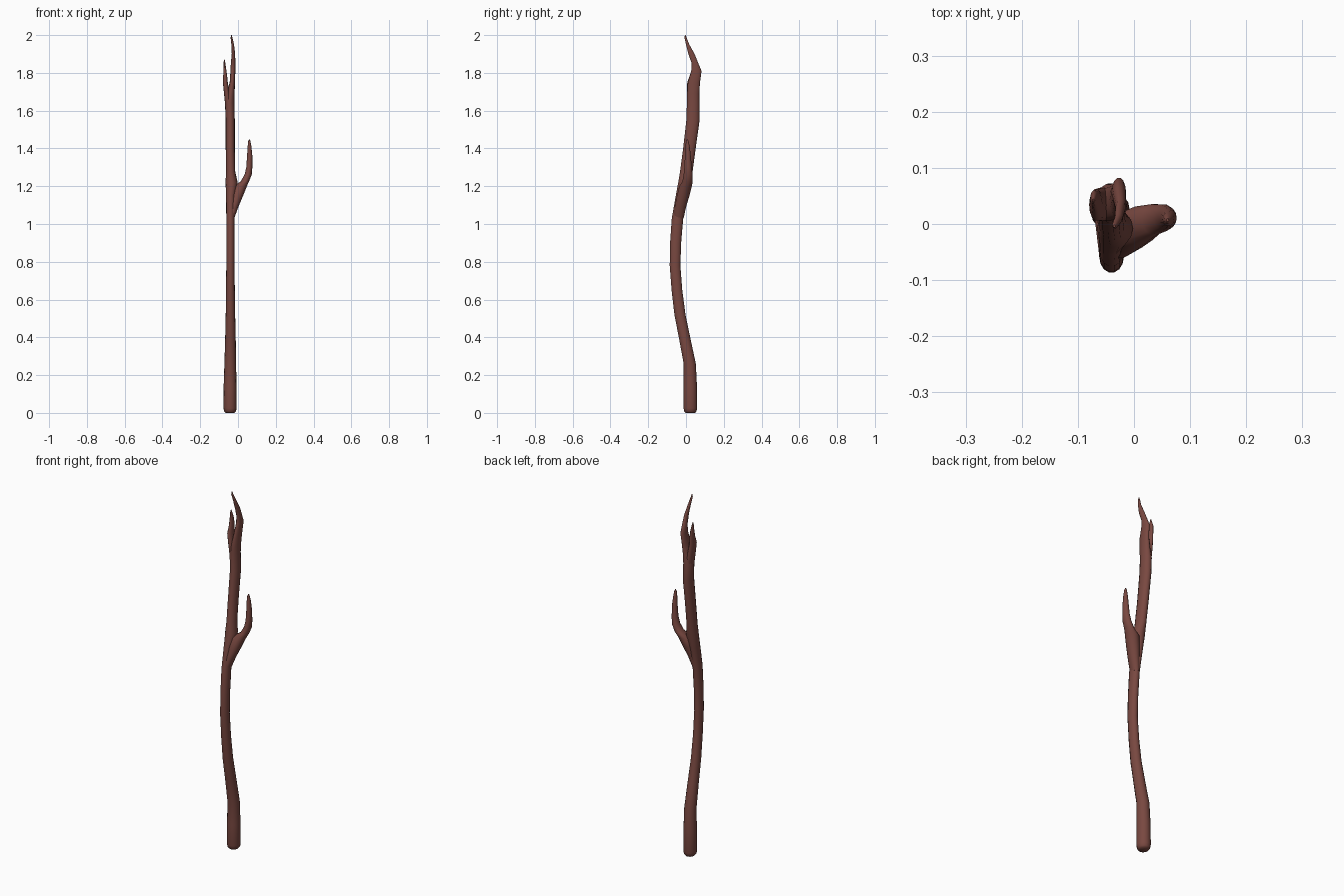
import bpy, bmesh, math

SIDES = 14
bark = bpy.data.materials.new("bark")
bark.diffuse_color = (0.19, 0.065, 0.052, 1)


def loft(name, rings):
    """Closed limb through horizontal ellipses (x, y, z, rx, ry)."""
    bm = bmesh.new()
    loops = []
    for x, y, z, rx, ry in rings:
        loops.append([bm.verts.new((x + rx * math.cos(2 * math.pi * i / SIDES),
                                    y + ry * math.sin(2 * math.pi * i / SIDES), z))
                      for i in range(SIDES)])
    for a, b in zip(loops, loops[1:]):
        for i in range(SIDES):
            j = (i + 1) % SIDES
            bm.faces.new((a[i], a[j], b[j], b[i]))
    bm.faces.new(loops[0][::-1])
    bm.faces.new(loops[-1])
    me = bpy.data.meshes.new(name)
    bm.to_mesh(me)
    bm.free()
    ob = bpy.data.objects.new(name, me)
    bpy.context.collection.objects.link(ob)
    me.materials.append(bark)
    bpy.ops.object.select_all(action='DESELECT')
    ob.select_set(True)
    bpy.context.view_layer.objects.active = ob
    bpy.ops.object.shade_smooth_by_angle(angle=math.radians(50))
    return ob


# main stem, continuing into the taller hooked prong
loft("stem", [
    (-.042, .023, 0, .024, .026), (-.042, .023, .008, .031, .033),
    (-.042, .023, .025, .035, .037), (-.042, .023, .14, .034, .036),
    (-.041, .020, .26, .031, .033), (-.040, -.006, .39, .028, .031),
    (-.040, -.032, .52, .025, .030), (-.040, -.048, .65, .023, .029),
    (-.040, -.058, .78, .022, .029), (-.040, -.055, .90, .022, .030),
    (-.040, -.045, 1.03, .022, .031), (-.039, -.022, 1.15, .024, .033),
    (-.034, -.008, 1.22, .032, .034), (-.039, .002, 1.28, .024, .034),
    (-.041, .018, 1.40, .024, .034), (-.041, .037, 1.55, .024, .036),
    (-.044, .038, 1.64, .025, .034), (-.038, .038, 1.69, .020, .033),
    (-.030, .042, 1.75, .014, .033), (-.027, .055, 1.81, .013, .028),
    (-.026, .048, 1.85, .012, .018), (-.024, .029, 1.90, .009, .017),
    (-.028, .009, 1.95, .007, .009), (-.034, -.002, 1.985, .005, .006),
    (-.035, -.004, 2.0, .002, .002)])

# shorter prong of the top fork
loft("left_prong", [
    (-.046, .037, 1.58, .017, .028), (-.052, .036, 1.65, .018, .030),
    (-.060, .035, 1.70, .015, .030), (-.067, .034, 1.75, .013, .028),
    (-.068, .042, 1.79, .010, .021), (-.071, .046, 1.83, .007, .014),
    (-.072, .042, 1.865, .003, .005), (-.072, .042, 1.872, .001, .002)])

# side branch, its wide base webbed into the stem
loft("side_branch", [
    (-.038, -.040, 1.03, .018, .028), (-.024, -.030, 1.09, .026, .031),
    (-.006, -.015, 1.15, .033, .034), (.010, -.002, 1.20, .037, .034),
    (.036, .008, 1.225, .022, .028), (.054, .011, 1.262, .019, .024),
    (.060, .011, 1.30, .016, .020), (.062, .010, 1.36, .014, .016),
    (.061, .008, 1.41, .010, .012), (.060, .007, 1.438, .006, .007),
    (.060, .007, 1.448, .002, .003)])
